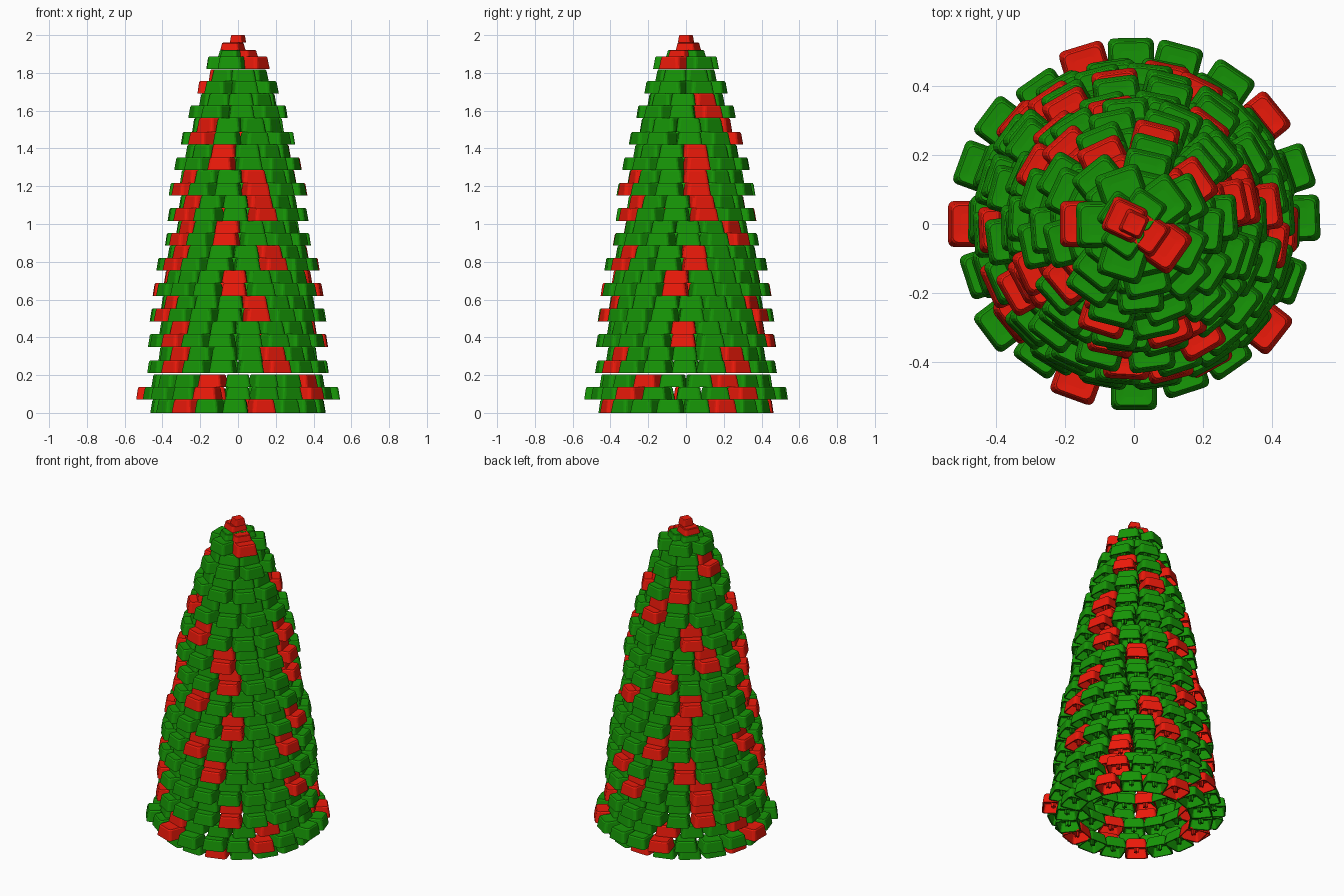
import bpy, bmesh, math
from math import sin, cos, pi, radians

if "Cube" in bpy.data.objects:
    bpy.data.objects.remove(bpy.data.objects["Cube"])


def material(name, col):
    m = bpy.data.materials.new(name)
    m.diffuse_color = col
    m.use_nodes = True
    m.node_tree.nodes["Principled BSDF"].inputs["Base Color"].default_value = m.diffuse_color
    return m


MATS = {"green": material("green", (0.008, 0.30, 0.002, 1)),
        "red": material("red", (0.84, 0.010, 0.003, 1))}


def rounded_square(half, corner, z, seg=3):
    pts = []
    for k in range(4):
        a0 = k * pi / 2
        cx = (half - corner) * (1 if k in (0, 3) else -1)
        cy = (half - corner) * (1 if k < 2 else -1)
        for i in range(seg + 1):
            a = a0 + i * pi / 2 / seg
            pts.append((cx + corner * cos(a), cy + corner * sin(a), z))
    return pts


def add_box(bm, sx, sy, z0, z1):
    r = bmesh.ops.create_cube(bm, size=1)
    for v in r["verts"]:
        v.co = (v.co.x * sx, v.co.y * sy, z0 + (v.co.z + 0.5) * (z1 - z0))


def key_mesh(name, mat):
    """Hollow tapered key: underside ceiling, inner wall, skirt, rim, dished top, cross stem."""
    bm = bmesh.new()
    sections = [(0.049, 0.012, 0.054), (0.060, 0.014, 0.0), (0.067, 0.018, 0.0),
                (0.058, 0.018, 0.060), (0.053, 0.016, 0.0665), (0.030, 0.010, 0.0645)]
    rings = [[bm.verts.new(p) for p in rounded_square(*s)] for s in sections]
    n = len(rings[0])
    for a, b in zip(rings, rings[1:]):
        for i in range(n):
            j = (i + 1) % n
            bm.faces.new((a[i], a[j], b[j], b[i]))
    bm.faces.new(rings[-1])
    bm.faces.new(rings[0][::-1])
    add_box(bm, 0.030, 0.009, 0.006, 0.055)
    add_box(bm, 0.009, 0.030, 0.006, 0.055)
    bmesh.ops.recalc_face_normals(bm, faces=bm.faces)
    me = bpy.data.meshes.new(name)
    bm.to_mesh(me)
    bm.free()
    me.materials.append(mat)
    return me


KEYS = {c: key_mesh(c + "_key", m) for c, m in MATS.items()}


def place(color, name, r, az, z, s=1.0, sz=1.0):
    ob = bpy.data.objects.new(f"{color}_key_{name}", KEYS[color])
    bpy.context.collection.objects.link(ob)
    ob.location = (r * cos(az), r * sin(az), z)
    ob.rotation_euler = (0, 0, az - pi / 2)
    ob.scale = (s, s, sz)


def layer(name, r, n, z, phase, reds, s=1.0, sz=1.0):
    step = 2 * pi / n
    red_ids = {round((radians(a) - phase) / step) % n for a in reds}
    for i in range(n):
        place("red" if i in red_ids else "green", name, r, phase + i * step, z, s, sz)


# rows: bottom height, outer radius, directions of red keys in degrees
ROWS = [
    (0.21, 0.48, (219, 290, 31, 130)),
    (0.35, 0.475, (218, 352, 75, 145)), (0.485, 0.465, (284, 60, 130, 200)),
    (0.62, 0.45, (267, 355, 190, 100)), (0.753, 0.43, (210, 295, 17, 110)),
    (0.885, 0.385, (259, 195, 62, 130)), (1.017, 0.37, (212, 300, 20, 110)),
    (1.15, 0.365, (205, 297, 19, 150)), (1.285, 0.335, (252, 19, 130)),
    (1.42, 0.30, (220, 67)), (1.56, 0.26, (35, 120)),
    (1.69, 0.215, (180,)),
]

# base ring
layer("base", 0.395, 18, 0.0, radians(8), (233, 298, 30, 90, 160), sz=1.05)

# widest ring: keys are set out unevenly, some pushed further in
RED1 = (39, 107, 180, 250, 322)
for a in (2, 19, 39, 56, 75, 91, 107, 143, 160, 180, 217, 250, 270, 322):
    place("red" if a in RED1 else "green", "row1_lower", 0.472, radians(a), 0.07)
for a in (125, 198, 234, 288, 305, 340):
    place("green", "row1_lower_inset", 0.447, radians(a), 0.07)
layer("row1_upper", 0.39, 18, 0.1375, radians(250), RED1)

# stacked rings: an outer lower layer and an inner upper layer per row
for k, (z, outer, reds) in enumerate(ROWS):
    r = outer - 0.067
    n = max(6, round(2 * pi * r / 0.142))
    phase = radians(reds[0])
    top = ROWS[k + 1][0] if k + 1 < len(ROWS) else 1.818
    layer(f"row{k + 2}_lower", r, n, z, phase, reds)
    inner = r - min(0.06, r * 0.42)
    layer(f"row{k + 2}_upper", inner, n, z + 0.067, phase, reds,
          sz=(top - z - 0.067) / 0.0665)

# crown
layer("crown_ring", 0.10, 5, 1.82, radians(325), (325,))
layer("crown_upper", 0.045, 4, 1.885, radians(325), (325,), 0.8, 0.55)
place("red", "crown_lower", 0.03, radians(155), 1.922, 0.8, 0.58)
place("red", "crown_tip", 0.0, radians(155), 1.96, 0.52, 0.04 / 0.0665)
